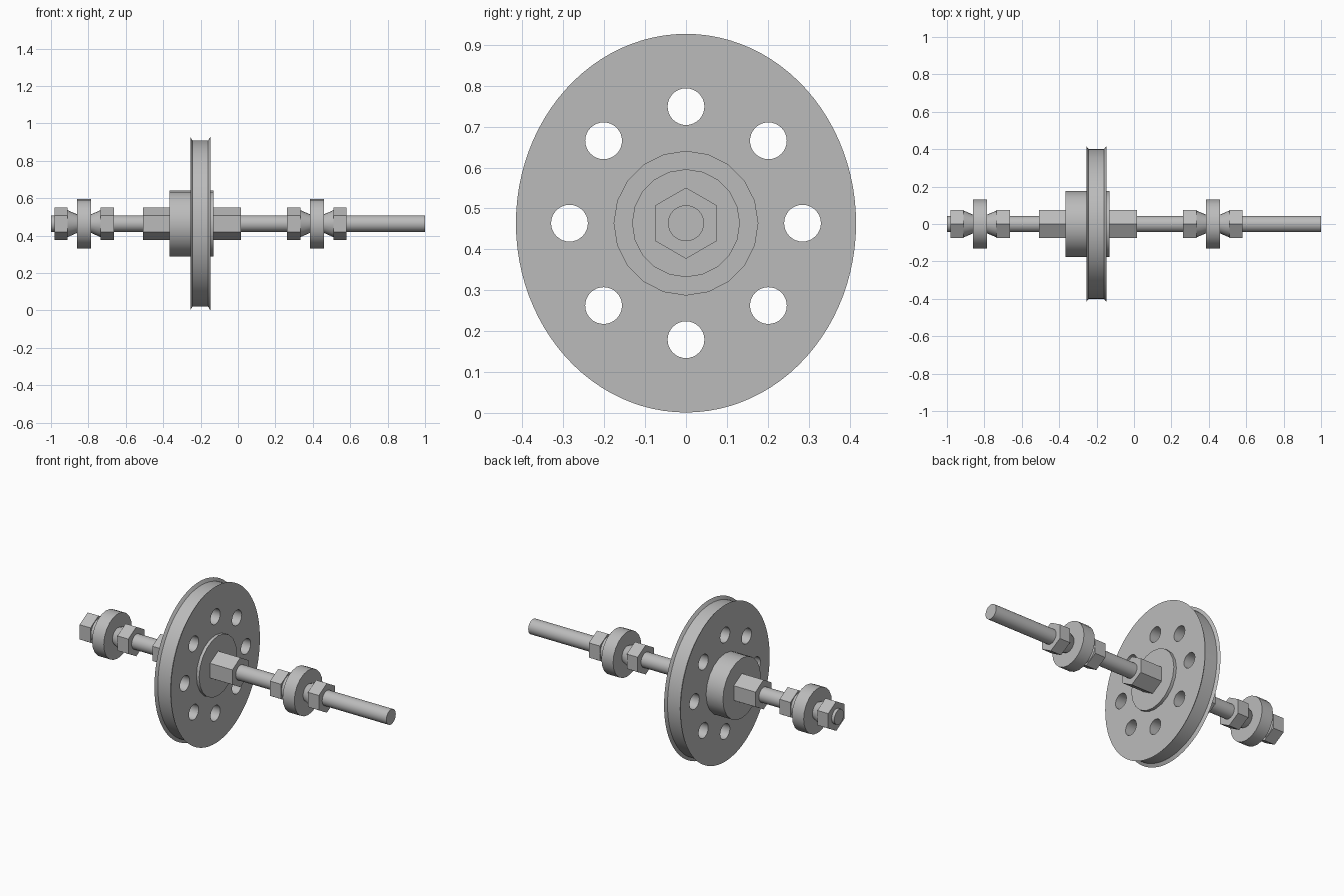
import bpy, bmesh, math

if "Cube" in bpy.data.objects:
    bpy.data.objects.remove(bpy.data.objects["Cube"])

AXIS_Z = 0.464

steel = bpy.data.materials.new("plain_grey_steel")
steel.diffuse_color = (0.5, 0.5, 0.5, 1)
steel.use_nodes = True
steel.node_tree.nodes["Principled BSDF"].inputs["Base Color"].default_value = steel.diffuse_color


def turned(name, profile, sides):
    """Loft rings (x, y radius, z radius) along the shaft axis, with a vertex at the top."""
    bm = bmesh.new()
    rings = []
    for x, ry, rz in profile:
        rings.append([bm.verts.new((x, ry * math.sin(2 * math.pi * i / sides),
                                    AXIS_Z + rz * math.cos(2 * math.pi * i / sides)))
                      for i in range(sides)])
    for a, b in zip(rings, rings[1:]):
        for i in range(sides):
            j = (i + 1) % sides
            bm.faces.new((a[i], a[j], b[j], b[i]))
    bm.faces.new(rings[0])
    bm.faces.new(rings[-1])
    bmesh.ops.recalc_face_normals(bm, faces=bm.faces)
    mesh = bpy.data.meshes.new(name)
    bm.to_mesh(mesh)
    bm.free()
    obj = bpy.data.objects.new(name, mesh)
    bpy.context.collection.objects.link(obj)
    mesh.materials.append(steel)
    return obj


def smooth(obj):
    bpy.ops.object.select_all(action='DESELECT')
    obj.select_set(True)
    bpy.context.view_layer.objects.active = obj
    bpy.ops.object.shade_smooth_by_angle(angle=math.radians(30))


def rod(name, x0, x1, r0, r1=None, sides=20):
    r1 = r0 if r1 is None else r1
    obj = turned(name, [(x0, r0, r0), (x1, r1, r1)], sides)
    smooth(obj)
    return obj


def hex_nut(name, x0, x1):
    return turned(name, [(x0, 0.087, 0.087), (x1, 0.087, 0.087)], 6)


# Shaft
rod("shaft", -1.0, 1.0, 0.044, sides=40)

# Grooved oval wheel with thin flared flanges
wheel = turned("wheel", [(-0.255, 0.416, 0.463), (-0.243, 0.401, 0.444),
                         (-0.160, 0.401, 0.444), (-0.148, 0.416, 0.463)], 96)

# Ring of eight round holes through the wheel
for i in range(8):
    a = i * math.pi / 4
    drill = rod("hole_cutter", -0.4, 0.1, 0.045, sides=32)
    drill.location = (0, 0.285 * math.sin(a), 0.285 * math.cos(a))
    cut = wheel.modifiers.new("hole", 'BOOLEAN')
    cut.operation = 'DIFFERENCE'
    cut.solver = 'EXACT'
    cut.object = drill
    drill.hide_render = True
    drill.hide_set(True)
bpy.context.view_layer.update()
cut_mesh = bpy.data.meshes.new_from_object(
    wheel.evaluated_get(bpy.context.evaluated_depsgraph_get()))
wheel.modifiers.clear()
wheel.data = cut_mesh
for obj in [o for o in bpy.data.objects if o.name.startswith("hole_cutter")]:
    bpy.data.objects.remove(obj)
smooth(wheel)

# Hub and the long nuts that clamp it
rod("hub", -0.365, -0.130, 0.177)
hex_nut("left_hub_nut", -0.507, -0.365)
hex_nut("right_hub_nut", -0.130, 0.016)

# Two bearings, each held by a pair of cones and nuts
for side, c in (("left", -0.823), ("right", 0.422)):
    rod(side + "_bearing", c - 0.038, c + 0.038, 0.132)
    for end, s in (("outer", -1), ("inner", 1)):
        rod(f"{side}_{end}_cone", c + s * 0.088, c + s * 0.038, 0.072, 0.05)
        hex_nut(f"{side}_{end}_nut", c + s * 0.088, c + s * 0.159)
